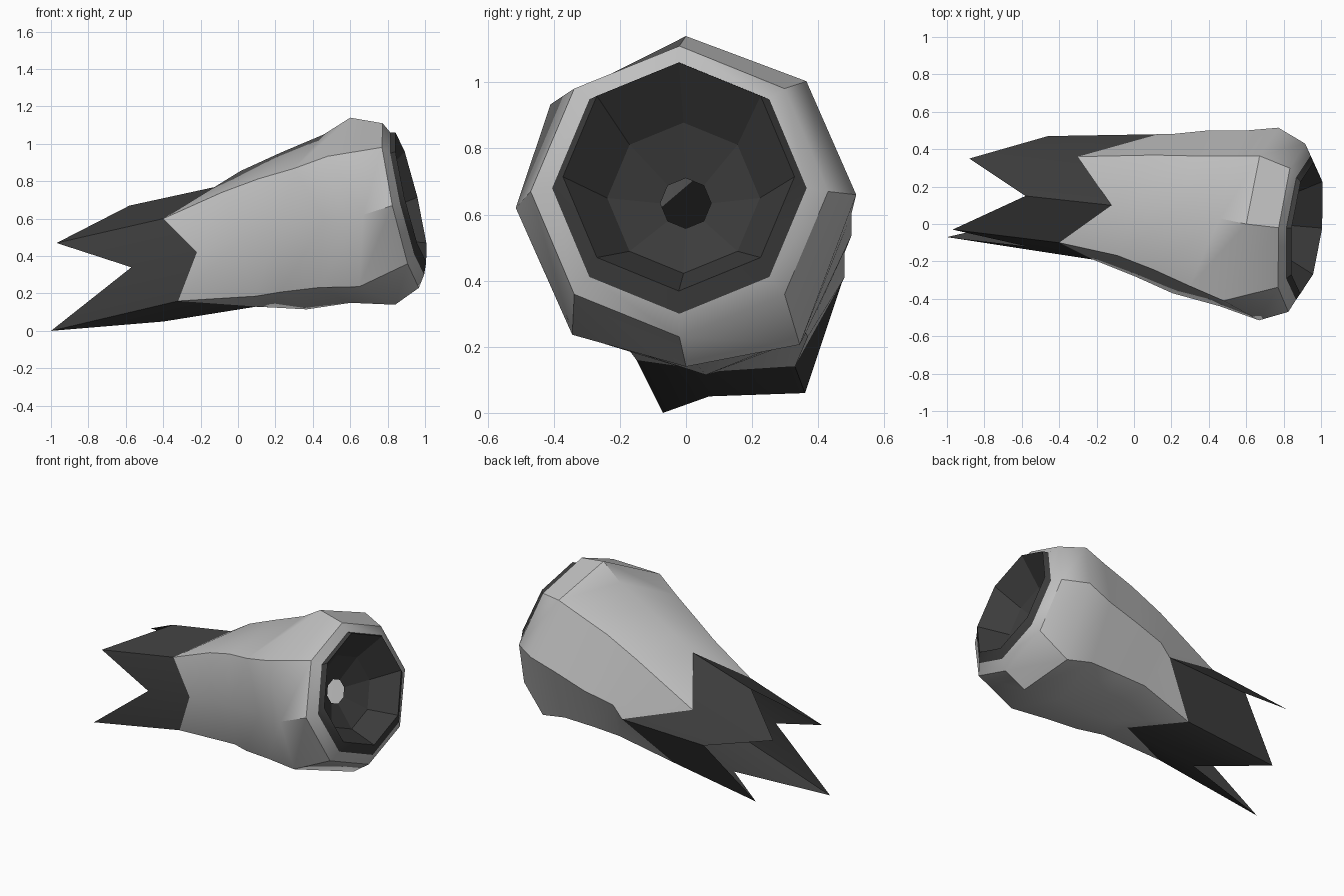
import bpy, math
from mathutils import Vector

cube = bpy.data.objects.get("Cube")
if cube:
    bpy.data.objects.remove(cube, do_unlink=True)

SIDES = 8
# Corner order around every ring, seen from the mouth end
TOP, BACK_TOP, BACK, BACK_LOW, LOW, FRONT_LOW, FRONT, FRONT_TOP = range(SIDES)


def make_material(name, value):
    mat = bpy.data.materials.new(name)
    mat.use_nodes = True
    colour = (value, value, value, 1)
    mat.diffuse_color = colour
    shader = next(n for n in mat.node_tree.nodes if n.type == "BSDF_PRINCIPLED")
    shader.inputs["Base Color"].default_value = colour
    shader.inputs["Roughness"].default_value = 0.8
    return mat


light_grey = make_material("light grey", 0.53)
dark_grey = make_material("dark grey", 0.045)


def ring(x, y, z, ry, rz, z_lean, y_lean, nudges={}):
    """Octagon around the x axis, leaning along z and y, with nudged corners."""
    points = []
    for k in range(SIDES):
        angle = math.tau * k / SIDES
        dy, dz = ry * math.sin(angle), rz * math.cos(angle)
        point = Vector((x + z_lean * dz + y_lean * dy, y + dy, z + dz))
        points.append(point + Vector(nudges.get(k, (0, 0, 0))))
    return points


def loft(name, rings, mat, smooth_angle=36):
    """Skin neighbouring rings with quads."""
    verts = [p for r in rings for p in r]
    faces = []
    for i in range(len(rings) - 1):
        for k in range(SIDES):
            n = (k + 1) % SIDES
            a, b = i * SIDES, (i + 1) * SIDES
            faces.append((a + n, b + n, b + k, a + k))
    mesh = bpy.data.meshes.new(name)
    mesh.from_pydata(verts, [], faces)
    mesh.materials.append(mat)
    obj = bpy.data.objects.new(name, mesh)
    bpy.context.collection.objects.link(obj)
    bpy.ops.object.select_all(action="DESELECT")
    obj.select_set(True)
    bpy.context.view_layer.objects.active = obj
    bpy.ops.object.shade_smooth_by_angle(angle=math.radians(smooth_angle))


# Body: leaning, slightly uneven octagons from the mouth towards the tail
mouth = ring(0.905, -0.02, 0.68, 0.385, 0.38, -0.237, 0.1)
body_rings = [
    mouth,
    ring(0.87, -0.02, 0.67, 0.45, 0.44, -0.22, 0.1),
    ring(0.72, 0.0, 0.64, 0.515, 0.5, -0.24, 0.1, {
        FRONT_TOP: (-0.12, -0.046, -0.06), FRONT: (0, 0, -0.02),
        FRONT_LOW: (-0.12, 0.02, -0.05), BACK_LOW: (-0.04, -0.02, -0.08),
        BACK: (0, 0, 0.02), BACK_TOP: (0, 0, 0.01)}),
    ring(0.53, 0.03, 0.6, 0.47, 0.45, -0.16, 0.15, {
        FRONT_TOP: (-0.13, -0.03, -0.05), FRONT_LOW: (-0.1, 0, -0.05),
        BACK_LOW: (0, 0, -0.04), BACK_TOP: (0, 0, 0.03)}),
    ring(0.30, 0.06, 0.535, 0.43, 0.42, -0.16, 0.22, {
        FRONT_TOP: (-0.08, 0, -0.02), FRONT_LOW: (-0.05, 0, -0.03),
        BACK_TOP: (0, 0, 0.04), BACK: (0, 0.01, 0)}),
    ring(0.10, 0.1, 0.485, 0.38, 0.36, -0.24, 0.25, {
        TOP: (0, 0, 0.01), FRONT_TOP: (-0.06, 0, 0),
        FRONT_LOW: (0, 0, -0.045), BACK_TOP: (0, 0, 0.03)}),
]

# Wavy seam between the body and the tail, starting at the top
seam = [Vector(p) for p in (
    (-0.12, 0.10, 0.77), (-0.30, 0.36, 0.54), (0.13, 0.48, 0.41), (-0.14, 0.33, 0.14),
    (0.10, 0.06, 0.13), (-0.32, -0.15, 0.16), (-0.22, -0.19, 0.42), (-0.40, -0.10, 0.60))]

# Tail edge: notches alternate with four long points
tail_edge = [Vector(p) for p in (
    (-0.58, 0.15, 0.67), (-0.88, 0.35, 0.49), (-0.46, 0.47, 0.39), (-0.76, 0.36, 0.06),
    (-0.40, 0.07, 0.05), (-1.0, -0.07, 0.0), (-0.57, -0.12, 0.34), (-0.97, -0.03, 0.47))]

loft("body", body_rings + [seam], light_grey)
loft("pointed_tail", [seam, tail_edge], dark_grey)

# Mouth: a rim wider at the bottom, then a faceted dish with a small open hole
axis = Vector((1, -0.1, 0.237)).normalized()
centre = sum(mouth, Vector()) / SIDES


def dish_ring(scale, depth, lift=0):
    offset = Vector((0, 0, lift)) - axis * depth
    return [centre + (p - centre) * scale + offset for p in mouth]


crest = dish_ring(0.91, -0.02, 0.03)
loft("mouth_rim", [mouth, crest], dark_grey)
loft("mouth_dish", [crest, dish_ring(0.6, 0.13), dish_ring(0.2, 0.2)], dark_grey, 5)
